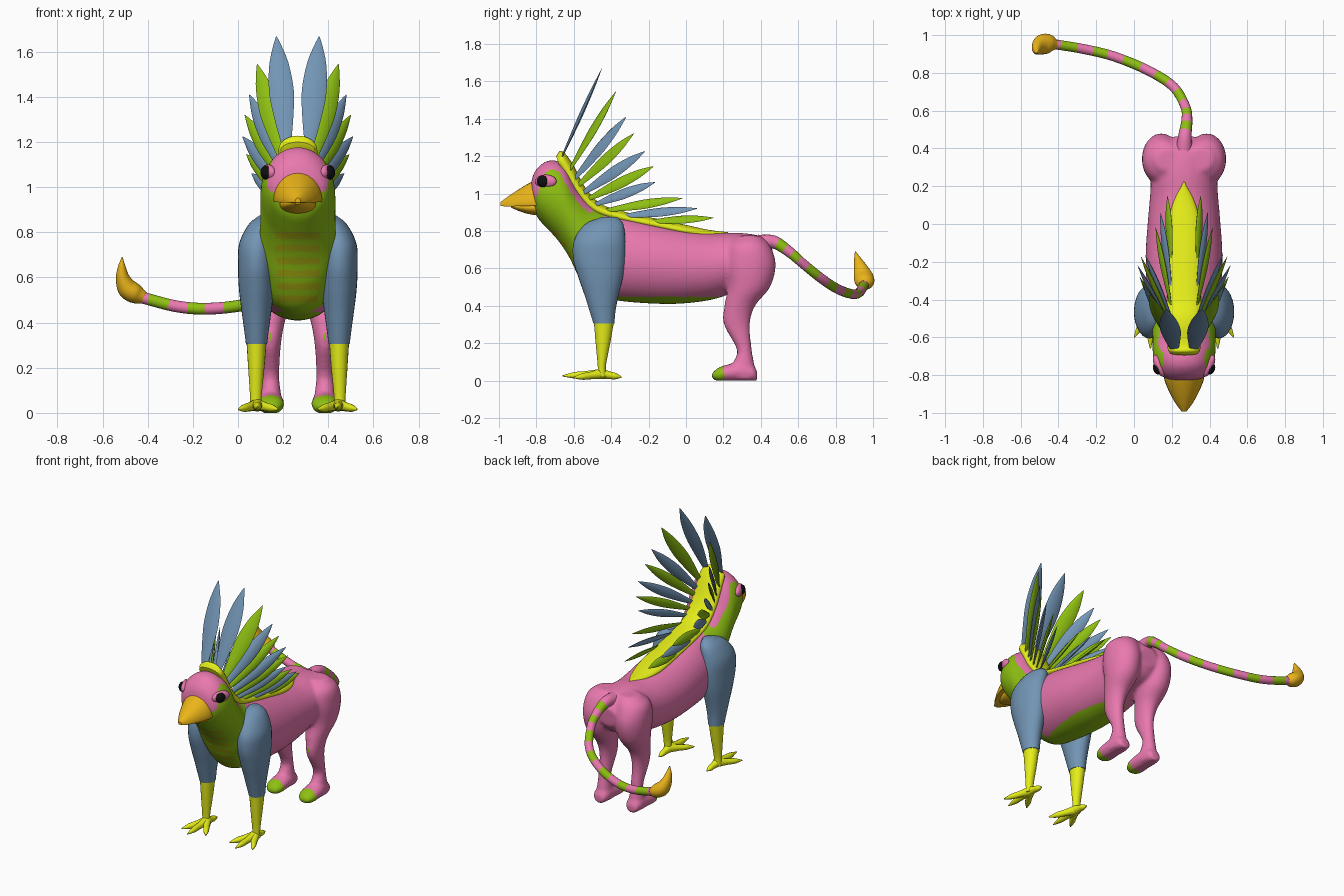
import bpy, bmesh
from math import sin, cos, pi
from mathutils import Vector, Matrix

if "Cube" in bpy.data.objects:
    bpy.data.objects.remove(bpy.data.objects["Cube"])

CX = 0.265  # mirror plane of the body (tail swings to the other side)


def material(name, rgb):
    m = bpy.data.materials.new(name)
    m.diffuse_color = (*rgb, 1)
    m.use_nodes = True
    m.node_tree.nodes["Principled BSDF"].inputs["Base Color"].default_value = m.diffuse_color
    return m


PINK = material("pink", (.82, .19, .43))
GREEN = material("green", (.27, .52, .006))
YELLOW = material("yellow", (.79, .86, .01))
BLUE = material("blue", (.17, .30, .46))
ORANGE = material("orange", (.83, .46, .01))
OLIVE = material("olive", (.36, .38, .006))
BLACK = material("black", (.005, .005, .005))


def spline(keys, n):
    """Catmull-Rom interpolation of tuples, n steps per span."""
    k = [Vector(p) for p in keys]
    k = [2 * k[0] - k[1]] + k + [2 * k[-1] - k[-2]]
    out = []
    for i in range(1, len(k) - 2):
        a, b, c, d = k[i - 1:i + 3]
        for j in range(n):
            t = j / n
            out.append(.5 * (2 * b + (c - a) * t + (2 * a - 5 * b + 4 * c - d) * t * t
                             + (3 * b - a - 3 * c + d) * t ** 3))
    return out + [k[-2]]


def skin(bm, rings):
    vs = [[bm.verts.new(p) for p in r] for r in rings]
    n = len(vs[0])
    for a, b in zip(vs, vs[1:]):
        for i in range(n):
            bm.faces.new((a[i], a[(i + 1) % n], b[(i + 1) % n], b[i]))
    bm.faces.new(vs[0])
    bm.faces.new(vs[-1])


def profile(bm, keys, sides=28, n=5, dome=False):
    """Loft of keys (x, half width, y1, z1, y2, z2): two side-view edges per section."""
    rings = []
    for x, w, y1, z1, y2, z2 in spline(keys, n):
        a, b = Vector((x, y1, z1)), Vector((x, y2, z2))
        ring = []
        for i in range(sides):
            t = 2 * pi * i / sides
            h = max(sin(t), -.06) if dome else .5 + .5 * sin(t)
            ring.append(b + (a - b) * h + Vector((max(w, .001) * cos(t), 0, 0)))
        rings.append(ring)
    skin(bm, rings)


def tube(bm, keys, ref, sides=14, n=5):
    """Loft of keys (x, y, z, r along ref, r across)."""
    s = spline(keys, n)
    rings = []
    for i, p in enumerate(s):
        t = (s[min(i + 1, len(s) - 1)] - s[max(i - 1, 0)]).to_3d().normalized()
        u = Vector(ref)
        u = (u - t * u.dot(t)).normalized()
        v = t.cross(u)
        rings.append([p.to_3d() + u * max(p[3], .001) * cos(2 * pi * j / sides)
                      + v * max(p[4], .001) * sin(2 * pi * j / sides) for j in range(sides)])
    skin(bm, rings)


def finish(bm, name, *mats):
    bmesh.ops.recalc_face_normals(bm, faces=bm.faces)
    me = bpy.data.meshes.new(name)
    bm.to_mesh(me)
    bm.free()
    ob = bpy.data.objects.new(name, me)
    bpy.context.collection.objects.link(ob)
    for m in mats:
        me.materials.append(m)
    return ob


# Body, neck, head and hind legs, fused into one skin
body_keys = [(.07, -.835, 1.02, -.81, .91), (.125, -.81, 1.115, -.79, .865), (.157, -.74, 1.175, -.745, .815),
             (.167, -.65, 1.155, -.685, .75), (.167, -.58, 1.04, -.625, .66), (.172, -.50, .945, -.57, .55),
             (.185, -.40, .895, -.49, .455), (.2, -.30, .875, -.35, .425), (.203, -.15, .84, -.15, .41),
             (.193, 0, .81, 0, .413), (.18, .15, .79, .15, .435), (.17, .28, .79, .28, .48),
             (.14, .40, .77, .40, .52), (.07, .465, .70, .455, .58)]
body_keys = [(CX, *k) for k in body_keys]
leg_keys = [(.08, .07, .28, .40, .775), (.11, .10, .225, .45, .72), (.12, .103, .208, .48, .62),
            (.12, .09, .222, .45, .5), (.12, .062, .205, .37, .4), (.12, .045, .202, .342, .3),
            (.12, .038, .272, .352, .165), (.12, .045, .25, .365, .09), (.12, .05, .24, .375, .01)]
paw_keys = [(.03, .138, .04, .01), (.055, .175, .07, -.005), (.06, .22, .085, -.005),
            (.055, .30, .10, -.005), (.048, .36, .08, -.005), (.03, .38, .05, 0)]
bm = bmesh.new()
profile(bm, body_keys, 40)
for s in (-1, 1):
    profile(bm, [(CX + s * o, w, f, z, b, z) for o, w, f, b, z in leg_keys])
    profile(bm, [(CX + s * .12, w, y, t, y, b) for w, y, t, b in paw_keys])
body = finish(bm, "body", PINK, GREEN, OLIVE)
bpy.context.view_layer.objects.active = body
mod = body.modifiers.new("fuse", "REMESH")
mod.mode, mod.voxel_size = "VOXEL", .0105
mod = body.modifiers.new("relax", "SMOOTH")
mod.factor, mod.iterations = .5, 7
for m in ("fuse", "relax"):
    bpy.ops.object.modifier_apply(modifier=m)
for m in (PINK, GREEN, OLIVE):
    if m.name not in [x.name for x in body.data.materials if x]:
        body.data.materials.append(m)
back = [Vector((k[2], k[3])) for k in spline(body_keys, 5)]


def body_colour(c):
    dx, y, z = abs(c.x - CX), c.y, c.z
    if y < -.44:
        if y < -.5 and z > .9 and min((Vector((y, z)) - p).length for p in back) < .05:
            return 0
        if dx < .07 + .04 * z and .475 < z < .8 and (.8 - z) % .056 < .03 and y < -.46 - .36 * (z - .45):
            return 2
        return 1
    return 1 if y < .2 and z < .447 else 0


for f in body.data.polygons:
    f.material_index = body_colour(f.center)
for v in body.data.vertices:
    v.co.z = max(v.co.z, 0)

# Yellow saddle running from the crown down the back
crest = [(.075, -.695, 1.20, -.67, 1.13), (.085, -.665, 1.228, -.665, 1.11), (.088, -.61, 1.165, -.665, 1.10),
         (.09, -.54, 1.035, -.60, .99), (.09, -.455, .945, -.50, .89), (.09, -.33, .903, -.34, .84),
         (.09, -.15, .864, -.15, .80), (.085, 0, .832, 0, .77), (.055, .12, .806, .12, .76), (.003, .225, .793, .225, .77)]
bm = bmesh.new()
profile(bm, [(CX, *k) for k in crest], 24)
finish(bm, "back_crest", YELLOW)

# Beak
bm = bmesh.new()
profile(bm, [(CX, .11, -.77, 1.085, -.77, .945), (CX, .104, -.825, 1.063, -.825, .942), (CX, .078, -.89, 1.025, -.89, .938),
             (CX, .045, -.95, .985, -.95, .934), (CX, .012, -.993, .953, -.993, .934)], dome=True)
finish(bm, "upper_beak", ORANGE)
bm = bmesh.new()
profile(bm, [(CX, .085, -.76, .97, -.76, .88), (CX, .075, -.83, .96, -.83, .888), (CX, .05, -.89, .95, -.89, .905),
             (CX, .015, -.935, .945, -.935, .925)])
finish(bm, "lower_beak", ORANGE)

# Feathers: (base y, z, tip y, z, tip offset, half width, turn)
feathers = [(-.67, 1.18, -.45, 1.668, .095, .055, .15), (-.62, 1.13, -.375, 1.545, .18, .047, .8),
            (-.595, 1.08, -.32, 1.41, .215, .04, 1.1), (-.58, 1.04, -.28, 1.32, .235, .036, 1.2),
            (-.555, 1.00, -.22, 1.225, .245, .035, 1.25), (-.525, .97, -.173, 1.145, .228, .032, 1.25),
            (-.49, .94, -.165, 1.06, .205, .03, 1.2), (-.43, .91, -.02, .975, .15, .028, 1.1),
            (-.34, .88, .06, .92, .125, .028, 1.0), (-.2, .85, .147, .87, .088, .027, .9)]
for i, (y1, z1, y2, z2, o, w, a) in enumerate(feathers):
    for s in (-1, 1):
        p = Vector((CX + s * (.05 if i == 0 else .07), y1, z1))
        q = Vector((CX + s * o, y2, z2))
        shape = [(0, .35), (.25, .75), (.5, 1), (.75, .78), (.92, .32), (1, .03)]
        bm = bmesh.new()
        tube(bm, [(*p.lerp(q, t), w * k, .011 * k) for t, k in shape], (s * cos(a), 0, -sin(a)), 8, 3)
        finish(bm, "feather", GREEN if i % 2 else BLUE)

# Front legs, bird feet and eyes
arm_keys = [(.14, .03, -.45, -.37, .875), (.158, .06, -.54, -.335, .835), (.18, .08, -.598, -.325, .75),
            (.183, .082, -.603, -.325, .65), (.183, .078, -.575, -.338, .55), (.183, .066, -.54, -.362, .45),
            (.183, .055, -.515, -.377, .37), (.183, .047, -.495, -.383, .305)]
shin_keys = [(.183, .044, -.492, -.386, .31), (.184, .036, -.483, -.405, .2), (.186, .026, -.472, -.428, .08),
             (.186, .024, -.472, -.425, .02)]
toes = [(-.09, -.595, .015), (0, -.66, .025), (.085, -.6, .015), (0, -.345, .018)]
for s in (-1, 1):
    bm = bmesh.new()
    profile(bm, [(CX + s * o, w, f, z, b, z) for o, w, f, b, z in arm_keys])
    finish(bm, "front_leg", BLUE)
    bm = bmesh.new()
    profile(bm, [(CX + s * o, w, f, z, b, z) for o, w, f, b, z in shin_keys], 20)
    for tx, ty, tz in toes:
        p, q = Vector((CX + s * .18, -.45, .035)), Vector((CX + s * (.178 + tx), ty, tz))
        tube(bm, [(*p.lerp(q, t), r, r) for t, r in ((0, .028), (.4, .02), (.7, .017), (1, .003))], (0, 0, 1), 10, 3)
    for v in bm.verts:
        v.co.z = max(v.co.z, 0)
    finish(bm, "front_foot", YELLOW)
    for name, mat, off, y, size in (("eye_ring", PINK, .132, -.75, (.025, .062, .036)),
                                    ("eye", BLACK, .138, -.765, (.026, .034, .032))):
        bm = bmesh.new()
        bmesh.ops.create_uvsphere(bm, u_segments=24, v_segments=14, radius=1,
                                  matrix=Matrix.Translation((CX + s * off, y, 1.065))
                                  @ Matrix.Rotation(-s * .4, 4, "Z") @ Matrix.Diagonal((*size, 1)))
        finish(bm, name, mat)

# Banded tail
tail = [(.265, .39, .735, .045), (.27, .47, .74, .035), (.28, .55, .69, .029), (.272, .62, .63, .026),
        (.21, .725, .545, .026), (.08, .81, .49, .026), (-.1, .885, .463, .026), (-.26, .925, .47, .026), (-.44, .955, .515, .026)]
bm = bmesh.new()
tube(bm, [(*k, k[3]) for k in tail], (0, 0, 1), 16, 8)
tail_ob = finish(bm, "tail", PINK, GREEN)
for f in tail_ob.data.polygons[:64 * 16]:
    ring = f.index // 16
    f.material_index = int(ring >= 10 and (ring - 10) // 4 % 2 == 0)

# Tail tuft
bm = bmesh.new()
tube(bm, [(-.415, .95, .51, .026, .026), (-.45, .955, .525, .05, .042), (-.488, .95, .55, .053, .045),
          (-.51, .935, .595, .04, .032), (-.515, .918, .645, .021, .018), (-.513, .905, .69, .002, .002)], (0, 1, 0), 20)
finish(bm, "tail_tuft", ORANGE)

# Smooth shading
for ob in bpy.context.scene.objects:
    ob.select_set(True)
bpy.ops.object.shade_smooth_by_angle(angle=.9)
